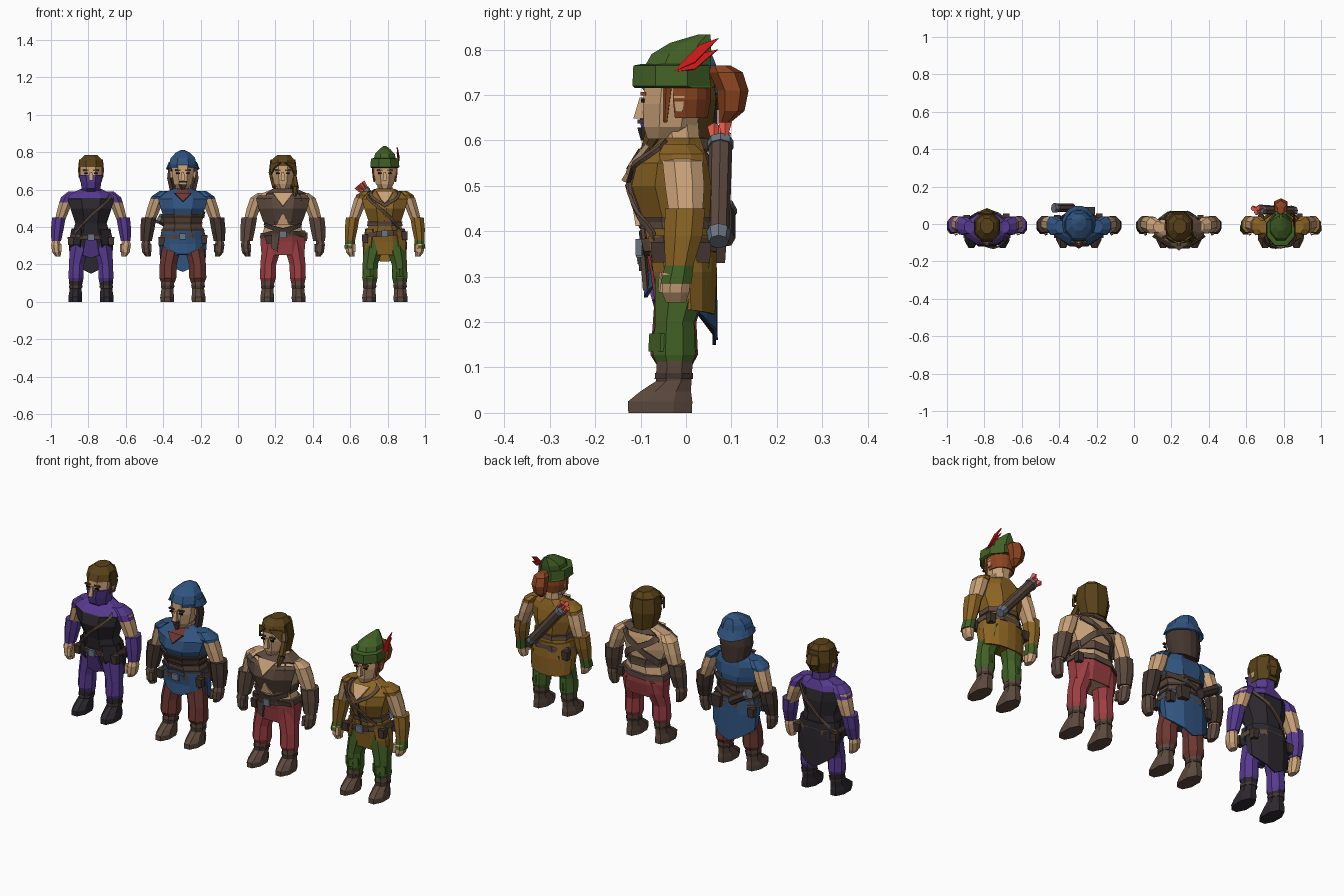
import bpy
from math import cos, sin, pi, radians
from mathutils import Vector, Matrix

COL = dict(skin='C8A078', purple='573C8E', black='302C32', leather='5C4A40', dark='453832', hair='59431F',
           blue='34557F', maroon='6B3A35', red='9A4045', green='43602A', tan='8A6428', scarlet='C82020',
           steel='6A7480', ginger='8A4525', coral='F06050', eye='1C1614')
mats = {}
ox, who, wide = 0, '', 1

def mat(c):
    if c not in mats:
        m = mats[c] = bpy.data.materials.new(c)
        m.diffuse_color = [(int(COL[c][i:i + 2], 16) / 255) ** 2.2 for i in (0, 2, 4)] + [1]
    return mats[c]

def add(name, verts, faces, col, thick=0):
    me = bpy.data.meshes.new(name)
    me.from_pydata([(x + ox, y, z) for x, y, z in verts], [], faces)
    me.materials.append(mat(col))
    o = bpy.data.objects.new(who + '_' + name, me)
    bpy.context.collection.objects.link(o)
    if thick:
        s = o.modifiers.new('thickness', 'SOLIDIFY')
        s.thickness, s.offset = thick, 0
    return o

def octo(a):
    return 1 / cos(radians((a + 22.5) % 45 - 22.5))

# loft of horizontal rings (x, y, z, rx, ry); arc gives an open sheet, front is -90 degrees
def shell(name, rings, col, n=8, arc=None, dip=0, tilt=0, thick=.008):
    if arc:
        k = max(2, round((arc[1] - arc[0]) / 22.5)) + 1
        angs = [arc[0] + (arc[1] - arc[0]) * i / (k - 1) for i in range(k)]
        rad = [octo(a) for a in angs]
    else:
        k, angs, rad = n, [360 / n * (i + .5) for i in range(n)], [1 / cos(pi / n)] * n
    v, f = [], []
    for j, (x, y, z, rx, ry) in enumerate(rings):
        for i, a in enumerate(angs):
            d = dip * (1 - abs(2 * i / (k - 1) - 1)) if j == len(rings) - 1 else 0
            c, s = cos(radians(a)), sin(radians(a))
            v.append((x + rx * rad[i] * c, y + ry * rad[i] * s, z - d + tilt * c))
    for j in range(len(rings) - 1):
        for i in range(k - 1 if arc else k):
            i2 = (i + 1) % k
            f.append((j * k + i, j * k + i2, j * k + k + i2, j * k + k + i))
    if not arc:
        f += [tuple(range(k))[::-1], tuple(range(len(v) - k, len(v)))]
    return add(name, v, f, col, thick if arc else 0)

def pair(name, rings, col, **kw):
    for side, s in (('right', 1), ('left', -1)):
        shell(name + '_' + side, [(s * x, *r) for x, *r in rings], col, **kw)

# trunk profile: z, centre y, half width, half depth
PROF = [(.25, -.012, .098, .052), (.32, -.01, .104, .064), (.37, -.015, .098, .07), (.42, -.02, .084, .072),
        (.5, -.032, .11, .088), (.55, -.03, .122, .078), (.58, -.02, .1, .06), (.605, -.01, .045, .042)]

def ring(z, g=0):
    for p, q in zip(PROF, PROF[1:]):
        if z <= q[0]:
            t = (z - p[0]) / (q[0] - p[0])
            y, rx, ry = [a + (b - a) * t for a, b in zip(p[1:], q[1:])]
            return (0, y, z, rx * wide + g, ry + g)

# cloth layer following the trunk between two heights
def wrap(name, z0, z1, col, g=.006, **kw):
    zs = [z0] + [p[0] for p in PROF if z0 < p[0] < z1] + [z1]
    return shell(name, [ring(z, g) for z in zs], col, **kw)

# strap lying on the trunk through (angle, z) points
def strap(name, pts, w, col, g=.011):
    path = []
    for (a, z), (b, y) in zip(pts, pts[1:]):
        path += [(a + (b - a) * t / 8, z + (y - z) * t / 8) for t in range(9)]
    v = []
    for a, z in path:
        for d in (-w / 2, w / 2):
            _, cy, zz, rx, ry = ring(min(.604, z + d), g)
            v.append((rx * octo(a) * cos(radians(a)), cy + ry * octo(a) * sin(radians(a)), zz))
    add(name, v, [(2 * i, 2 * i + 2, 2 * i + 3, 2 * i + 1) for i in range(len(path) - 1)], col, .008)

def box(name, c, s, col, taper=1):
    shell(name, [(c[0], c[1], c[2] - s[2] / 2, s[0] / 2 * taper, s[1] / 2 * taper),
                 (c[0], c[1], c[2] + s[2] / 2, s[0] / 2, s[1] / 2)], col, n=4)

# tapered rod between two points
def rod(name, a, b, r1, r2, col, n=8):
    a, b = Vector(a), Vector(b)
    q = (b - a).to_track_quat('Z', 'Y')
    v = [p + q @ Vector((r * cos(2 * pi * i / n), r * sin(2 * pi * i / n), 0))
         for p, r in ((a, r1), (b, r2)) for i in range(n)]
    f = [(i, (i + 1) % n, n + (i + 1) % n, n + i) for i in range(n)]
    add(name, v, f + [tuple(range(n))[::-1], tuple(range(n, 2 * n))], col)

def plate(name, pts, col, thick=.01):
    add(name, pts, [tuple(range(len(pts)))], col, thick)

# shared figure: head, trunk, arms, legs, boots
def figure(name, x, w, shirt, trousers, boots, hand, brow, baggy=1):
    global ox, who, wide
    ox, who, wide = x, name, w
    shell('neck', [(0, -.01, .57, .043, .042), (0, -.015, .64, .038, .042)], 'skin')
    shell('head', [(0, -.045, .603, .026, .04), (0, -.035, .63, .048, .058), (0, -.03, .68, .058, .065),
                   (0, -.025, .73, .06, .066), (0, -.015, .765, .045, .05)], 'skin')
    shell('nose', [(0, -.1, .648, .012, .016), (0, -.096, .695, .006, .006)], 'skin', n=4)
    for s in (-1, 1):
        box('eye', (s * .026, -.095, .688), (.02, .008, .008), 'eye')
        box('brow', (s * .027, -.094, .703), (.03, .012, .007), brow)
        box('ear', (s * .061, -.015, .68), (.014, .024, .035), 'skin', .6)
    wrap('trunk', .25, .605, shirt, 0)
    d = .12 * (w - 1)
    pair('upper_arm', [(.098 + d, -.015, .583, .025, .028), (.127 + d, -.008, .555, .035, .044),
                       (.145 + d, -.003, .5, .033 * w, .043), (.168 + d, 0, .43, .027 * w, .036)], 'skin')
    pair('forearm', [(.166 + d, 0, .45, .027, .035), (.178 + d, -.003, .4, .03, .038),
                     (.185 + d, -.015, .32, .02, .024)], 'skin')
    pair('hand', [(.186 + d, -.017, .335, .019, .022), (.188 + d, -.02, .305, .025, .032),
                  (.184 + d, -.023, .265, .023, .03), (.176 + d, -.022, .243, .014, .022)], hand)
    pair('thumb', [(.168 + d, -.045, .31, .01, .012), (.166 + d, -.05, .265, .008, .01)], hand, n=5)
    b = baggy
    pair('leg', [(.08, -.025, .1, .035, .036), (.08, -.026, .128, .04 * b, .046 * b), (.078, -.025, .2, .04 * b, .042 * b),
                 (.064, -.012, .27, .05, .056), (.054, -.008, .33, .05, .06)], trousers)
    pair('boot', [(.084, -.057, 0, .036, .07), (.084, -.057, .025, .037, .071), (.083, -.045, .047, .034, .056),
                  (.082, -.027, .07, .032, .039), (.081, -.025, .115, .037, .04), (.081, -.025, .12, .03, .034)], boots)
    pair('boot_strap', [(.082, -.027, .075, .035, .042), (.081, -.026, .088, .037, .042)], 'dark')
    return d

def cuffs(name, d, col, r=.036):
    pair(name, [(.172 + d, -.002, .45, r, .044), (.18 + d, -.006, .39, r - .002, .042),
                (.186 + d, -.015, .325, r - .01, .031)], col)

def belt(name, z, h, tilt=0, col='leather', pouches=(-150, -30, 35, 150)):
    wrap(name, z - h / 2, z + h / 2, col, .012, tilt=tilt)
    _, cy, _, rx, ry = ring(z, .02)
    box('buckle', (0, cy - ry, z), (.036, .014, h + .008), 'steel')
    for a in pouches:
        c, s = cos(radians(a)), sin(radians(a))
        box('pouch', (rx * c * 1.03, cy + ry * s * 1.03, z - .02 + tilt * c), (.034, .034, .045), 'dark', .85)

# skirt tail hanging from the waist
def tail(name, col, arc, z, dip, ry=.066, rx=.11):
    shell(name, [ring(.39, .008), ring(.31, .012), (0, -.004, z, rx * wide, ry)], col, arc=arc, dip=dip)

# masked scout in purple
d = figure('scout', -.786, 1, 'black', 'purple', 'black', 'skin', 'hair')
cuffs('arm_guard', d, 'purple')
wrap('collar', .555, .604, 'purple')
pair('sleeve_cap', [(.095, -.015, .59, .026, .032), (.122, -.01, .56, .037, .048), (.135, -.008, .53, .036, .047)], 'purple')
shell('scarf', [(0, -.012, .585, .056, .056), (0, -.03, .605, .05, .064), (0, -.034, .64, .055, .067),
                (0, -.03, .678, .064, .073)], 'purple')
shell('hair_top', [(0, -.022, .722, .066, .074), (0, -.015, .755, .062, .066), (0, -.01, .785, .034, .04)], 'hair')
shell('hair_back', [(0, -.012, .76, .06, .062), (0, -.01, .7, .066, .066), (0, -.012, .645, .054, .056)], 'hair', arc=(-22.5, 202.5))
shell('bun', [(0, .05, .66, .018, .014), (0, .056, .695, .036, .025), (0, .05, .74, .028, .018)], 'hair', n=6)
belt('belt', .345, .026)
tail('back_tail', 'black', (5, 175), .24, .09)
tail('front_tail_right', 'black', (-62, 0), .29, .0)
tail('front_tail_left', 'black', (-180, -118), .29, .0)
plate('front_panel', [(-.03, -.094, .335), (.03, -.094, .335), (.045, -.07, .25), (0, -.066, .235), (-.045, -.07, .25)], 'purple')
strap('chest_strap', [(-35, .565), (-140, .37)], .02, 'leather')
strap('back_strap', [(35, .565), (140, .37)], .02, 'leather')

# helmeted worker in blue
d = figure('worker', -.295, 1.08, 'blue', 'maroon', 'leather', 'leather', 'dark', 1.14)
cuffs('gauntlet', d, 'dark', .04)
pair('sleeve_cap', [(.1, -.015, .592, .026, .034), (.132, -.01, .563, .036, .05), (.14, -.008, .55, .034, .048)], 'blue')
shell('neckerchief', [(0, -.022, .572, .08, .07), (0, -.015, .6, .052, .05)], 'maroon')
plate('kerchief_point', [(-.045, -.1, .58), (.045, -.1, .58), (0, -.128, .535)], 'maroon')
wrap('corset', .37, .47, 'leather', .008)
for z in (.385, .42, .455):
    wrap('corset_band', z - .006, z + .006, 'dark', .013)
shell('helmet', [(0, -.008, .715, .073, .078), (0, -.008, .735, .075, .082), (0, -.005, .77, .064, .07),
                 (0, .01, .797, .038, .044), (0, .02, .812, .008, .01)], 'blue')
shell('helmet_brim', [(0, -.005, .745, .072, .076), (0, .0, .715, .085, .093)], 'blue', arc=(-30, 210), dip=.02)
shell('long_hair', [(0, -.01, .73, .067, .066), (0, -.005, .66, .075, .066), (0, 0, .6, .06, .06)], 'dark', arc=(-15, 195), dip=.03, thick=.018)
shell('goatee', [(0, -.09, .6, .008, .008), (0, -.086, .628, .022, .018)], 'dark', n=5)
box('moustache', (0, -.1, .642), (.042, .014, .009), 'dark')
belt('belt', .35, .024, .006)
tail('back_apron', 'blue', (-5, 185), .25, .09, .07)
tail('front_apron', 'blue', (-165, -15), .31, .065, .085)
strap('hip_strap', [(25, .47), (150, .38)], .026, 'dark')
rod('tool_roll', (-.12, .085, .44), (-.03, .085, .385), .024, .024, 'dark', 7)
rod('tool_roll_cap', (-.135, .085, .449), (-.12, .085, .44), .027, .027, 'steel', 7)
box('back_pouch', (.06, .07, .36), (.055, .04, .06), 'dark', .8)

# bare-shouldered fighter
d = figure('fighter', .24, 1.1, 'skin', 'red', 'leather', 'leather', 'hair', 1.06)
cuffs('gauntlet', d - .004, 'leather', .042)
wrap('breeches', .25, .36, 'red')
wrap('vest_front', .43, .565, 'leather', .007, arc=(-157.5, -22.5))
wrap('vest_band', .41, .45, 'leather', .008)
plate('open_neck', [(-.055, -.095, .583), (.055, -.095, .583), (0, -.138, .51)], 'skin')
plate('bare_belly', [(0, -.116, .475), (.035, -.106, .412), (-.035, -.106, .412)], 'skin')
for s in (-1, 1):
    strap('back_strap', [(90 - s * 50, .575), (90 + s * 60, .43)], .032, 'leather')
    strap('shoulder_strap', [(-90 + s * 45, .55), (-90 + s * 45, .59), (90 - s * 45, .59), (90 - s * 45, .56)], .024, 'leather')
    strap('waist_strap', [(-90 - s * 60, .41), (-90 + s * 60, .355)], .022, 'dark')
belt('belt', .36, .028, .008, pouches=(-125, 30))
plate('sash_end', [(-.06, -.092, .35), (-.02, -.096, .35), (-.03, -.09, .27), (-.06, -.086, .285)], 'leather')
shell('hair_top', [(0, -.02, .725, .068, .077), (0, -.015, .757, .062, .068), (.005, -.012, .786, .034, .04)], 'hair')
shell('hair_back', [(0, -.012, .76, .06, .064), (0, -.008, .69, .069, .068), (0, -.005, .615, .05, .055)], 'hair', arc=(-20, 200), thick=.014, dip=.015)
for s in (-1, 1):
    plate('fringe', [(s * .01, -.1, .745), (s * .065, -.065, .74), (s * .063, -.07, .68), (s * .045, -.094, .715)], 'hair')
rod('braid', (.06, -.04, .67), (.068, -.075, .61), .014, .018, 'hair', 6)
rod('braid_tip', (.068, -.075, .61), (.062, -.1, .555), .018, .006, 'hair', 6)

# archer in tan and green
d = figure('archer', .785, 1, 'tan', 'green', 'leather', 'skin', 'ginger', 1.02)
cuffs('bracer', d, 'tan')
pair('green_cuff', [(.184, -.013, .335, .026, .031), (.189, -.022, .285, .028, .034)], 'green')
pair('shoulder_trim', [(.096, -.015, .592, .024, .034), (.12, -.01, .57, .034, .05), (.126, -.008, .553, .032, .048)], 'tan')
plate('open_neck', [(-.045, -.085, .59), (.045, -.085, .59), (.02, -.122, .545), (0, -.129, .525), (-.02, -.122, .545)], 'skin')
for s in (-1, 1):
    strap('neck_trim', [(-90 + s * 55, .592), (-90, .515)], .018, 'leather', .008)
strap('front_seam', [(-94, .5), (-90, .37), (-86, .5)], .016, 'leather', .006)
wrap('waistband', .405, .43, 'leather', .008)
belt('belt', .365, .028, .01)
tail('tunic_back', 'tan', (-10, 190), .23, .015, .064)
for s, arc in ((1, (-52, 0)), (-1, (-180, -128))):
    tail('thigh_panel', 'tan', arc, .24, 0)
pair('knee_patch', [(.08, -.03, .135, .037, .046), (.079, -.03, .175, .037, .044)], 'green', n=6)
strap('quiver_strap_front', [(-140, .565), (-40, .39)], .02, 'leather')
rod('quiver', (-.105, .076, .59), (.055, .072, .4), .026, .024, 'leather')
rod('quiver_tip', (.055, .072, .4), (.075, .072, .377), .027, .022, 'steel')
rod('quiver_rim', (-.112, .076, .598), (-.1, .076, .584), .029, .029, 'steel')
for i, (a, b) in enumerate(((0, 0), (.016, .01), (-.014, .008), (.004, -.014))):
    rod('arrow_fletching', (-.11 + a, .076 + b, .595 + a * .8), (-.137 + a, .076 + b, .627 + a * .8), .006, .015, 'coral', 4)
shell('hat_brim', [(0, -.022, .715, .07, .09), (0, -.032, .72, .078, .086), (0, -.032, .765, .074, .084), (0, -.03, .768, .06, .07)], 'green')
shell('hat_crown', [(0, -.026, .74, .064, .078), (0, -.01, .79, .053, .066), (0, .01, .815, .03, .045), (0, .04, .833, .008, .014)], 'green')
for k, (y, z) in enumerate(((.072, .825), (.07, .8))):
    plate('feather', [(.072, -.03, .75), (.077, .02, .772 - k * .015), (.066, y, z), (.07, .03, .81 - k * .02)], 'scarlet', .006)
shell('hair_back', [(0, -.01, .74, .06, .06), (0, -.012, .69, .064, .063), (0, -.01, .65, .054, .054)], 'ginger', arc=(-15, 195))
for s in (-1, 1):
    rod('side_lock', (s * .059, -.04, .72), (s * .057, -.045, .64), .011, .004, 'ginger', 5)
shell('ponytail', [(0, .085, .64, .008, .012), (0, .1, .665, .028, .025), (0, .103, .71, .036, .03),
                   (0, .088, .75, .032, .032), (0, .075, .765, .018, .02)], 'ginger', n=6)
